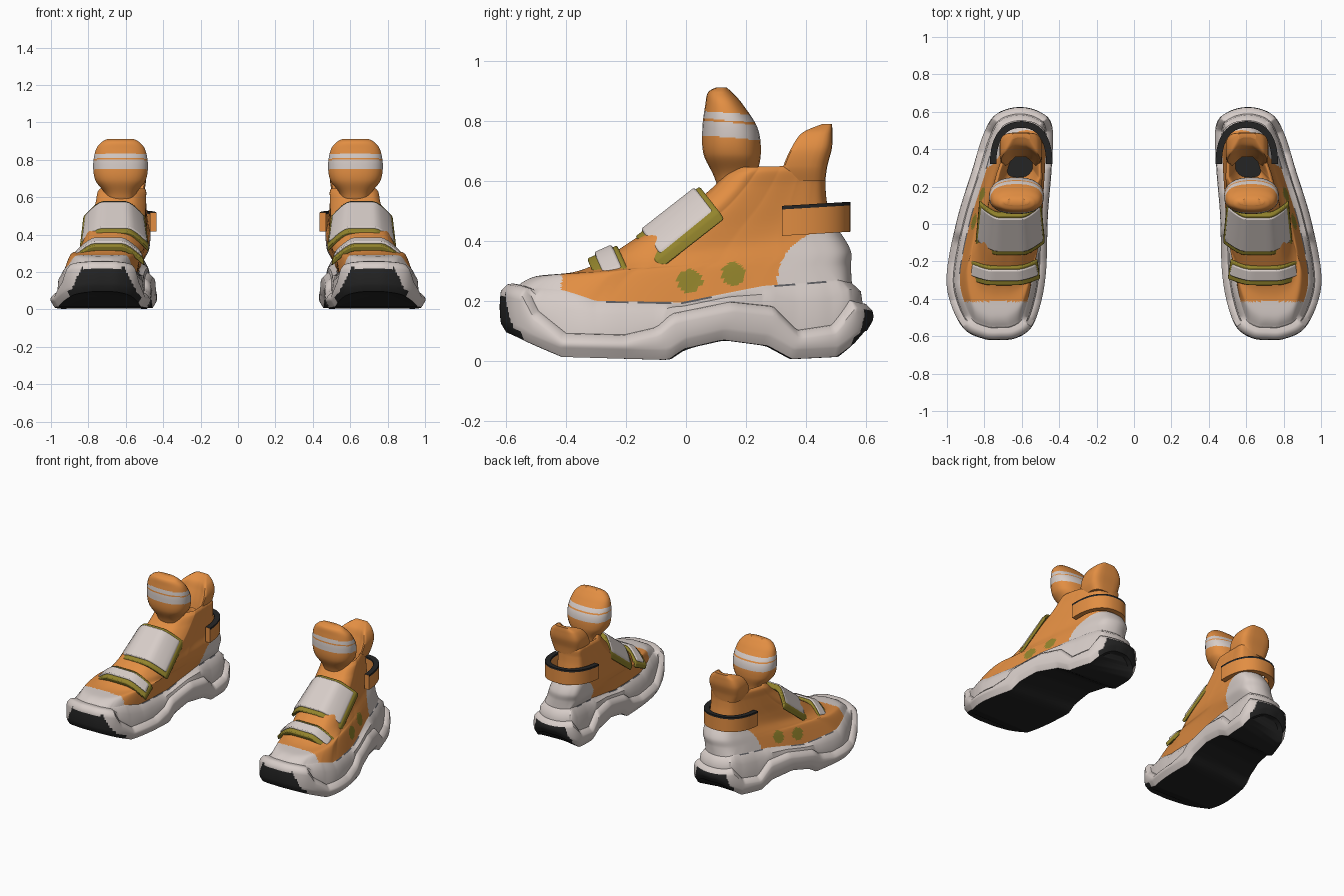
import bpy, bmesh, math
from mathutils import Vector

if "Cube" in bpy.data.objects:
    bpy.data.objects.remove(bpy.data.objects["Cube"], do_unlink=True)


def material(name, rgb):
    m = bpy.data.materials.new(name)
    m.use_nodes = True
    m.diffuse_color = (*rgb, 1)
    bsdf = m.node_tree.nodes["Principled BSDF"]
    bsdf.inputs["Base Color"].default_value = (*rgb, 1)
    bsdf.inputs["Roughness"].default_value = 0.7
    return m


MATS = [material("orange", (0.76, 0.27, 0.055)), material("off_white", (0.68, 0.61, 0.58)),
        material("black_rubber", (0.018, 0.018, 0.018)), material("olive", (0.29, 0.23, 0.025)),
        material("seam_grey", (0.11, 0.11, 0.12))]
ORANGE, WHITE, BLACK, OLIVE, GREY = range(5)


def table(pairs, y):
    """Linear interpolation in a list of (y, value)."""
    if y <= pairs[0][0]:
        return pairs[0][1]
    for (a, p), (b, q) in zip(pairs, pairs[1:]):
        if y <= b:
            return p + (q - p) * (y - a) / (b - a)
    return pairs[-1][1]


def spline(a, b, c, d, t):
    return 0.5 * (2 * b + (c - a) * t + (2 * a - 5 * b + 4 * c - d) * t * t
                  + (3 * b - a - 3 * c + d) * t ** 3)


def refine(rings, steps):
    """Smoothly add rings between the given ones."""
    out, last = [], len(rings) - 1
    for k in range(last):
        four = [rings[min(max(k + o, 0), last)] for o in (-1, 0, 1, 2)]
        out += [[spline(*p, s / steps) for p in zip(*four)] for s in range(steps)]
    return out + [rings[-1]]


def loft(name, rings, rule, angle=40, bevel=0):
    """Skin closed rings, cap both ends, colour by rule(centre, normal, ring, side), mirror."""
    bm = bmesh.new()
    rows = [[bm.verts.new(p) for p in r] for r in rings]
    n, tag = len(rows[0]), {}
    for k in range(len(rows) - 1):
        for j in range(n):
            i = (j + 1) % n
            tag[bm.faces.new((rows[k][j], rows[k][i], rows[k + 1][i], rows[k + 1][j]))] = (k, j)
    for row, k in ((rows[0], -1), (rows[-1], len(rows))):
        for j in range(n // 2 - 1):
            tag[bm.faces.new((row[j], row[j + 1], row[n - 2 - j], row[n - 1 - j]))] = (k, j)
    bmesh.ops.recalc_face_normals(bm, faces=bm.faces)
    for f, (k, j) in tag.items():
        f.material_index = rule(f.calc_center_median(), f.normal, k, j)
        f.smooth = True
    me = bpy.data.meshes.new(name)
    bm.to_mesh(me)
    bm.free()
    for m in MATS:
        me.materials.append(m)
    me.set_sharp_from_angle(angle=math.radians(angle))
    ob = bpy.data.objects.new(name, me)
    bpy.context.collection.objects.link(ob)
    if bevel:
        b = ob.modifiers.new("soft_edges", "BEVEL")
        b.width, b.segments = bevel, 2
    mir = ob.modifiers.new("other_shoe", "MIRROR")
    mir.use_mirror_merge = False


# Footprint seen from above, starting at the toe
CONTROL = [(.71, -.62), (.8, -.615), (.91, -.56), (.985, -.41), (1, -.25), (.945, .03),
           (.865, .29), (.805, .48), (.74, .585), (.62, .625), (.5, .598), (.437, .52),
           (.44, .3), (.46, .05), (.47, -.25), (.5, -.43), (.55, -.555), (.63, -.61)]
ctrl = [Vector(p) for p in CONTROL]
outline = [spline(*[ctrl[(k + o) % len(ctrl)] for o in (-1, 0, 1, 2)], s / 18)
           for k in range(len(ctrl)) for s in range(18)]
N = len(outline)
normals = []
for i in range(N):
    d = (outline[(i + 1) % N] - outline[i - 1]).normalized()
    normals.append(Vector((d.y, -d.x)))

# Heights along the shoe: underside, outsole lip, top of midsole
UNDER = [(-.62, .095), (-.42, .013), (-.055, .003), (0, .04), (.13, .07), (.28, .05),
         (.36, .006), (.51, .013), (.58, .06), (.62, .1)]
LIP = [(-.62, .255), (-.55, .24), (-.51, .165), (-.41, .09), (-.2, .085), (-.09, .11),
       (-.04, .155), (.16, .195), (.3, .18), (.38, .1), (.5, .117), (.57, .2), (.62, .19)]
MID = [(-.62, .25), (-.43, .235), (-.3, .2), (0, .195), (.28, .25), (.54, .27), (.62, .26)]


def sole_ring(inset, height):
    return [Vector((*(p - q * inset), height(p.y))) for p, q in zip(outline, normals)]


def under(y): return table(UNDER, y)
def lip(y): return table(LIP, y)
def mid(y): return max(table(MID, y), lip(y) + .005)


# Sole: chunky outsole, groove, midsole and a broken stitched seam
def sole_colour(c, nrm, k, j):
    toe = c.y < -.4 and normals[j].y < -.3 and abs(c.x - .72) < .225 - .5 * c.z and c.z < .222
    heel = c.y > .5 and normals[j].y > .5 and abs(c.x - .61) < .16 - .3 * c.z and c.z < .175
    if k < 1 or (k < 9 and (toe or heel)):
        return BLACK
    dashed = -.27 < c.y < .12 or .3 < c.y < .47
    return GREY if k == 13 and dashed and math.sin(c.y * 45) > -.6 else WHITE


def wall(f):
    """One level of the bulging outsole side, from f = 0 at the bottom to 1 at the lip."""
    return sole_ring(.004 * (2 * f - 1) ** 2,
                     lambda y: (under(y) + .03) * (1 - f) + (lip(y) - .022) * f)


sole = [sole_ring(.05, under), sole_ring(.022, under)]
sole += [wall(f / 7) for f in range(8)]
sole += [sole_ring(.025, lip), sole_ring(.036, lambda y: lip(y) + .002),
         sole_ring(.042, lambda y: .4 * lip(y) + .6 * mid(y)),
         sole_ring(.066, lambda y: mid(y) - .006), sole_ring(.072, mid)]
loft("sole", sole, sole_colour)

# Upper: front z, back z, front y, back y, width factor
LEVELS = [(.283, .315, -.495, .55, .68), (.297, .365, -.37, .55, .65), (.335, .42, -.28, .52, .61),
          (.42, .46, -.15, .485, .56), (.5, .53, -.01, .47, .52), (.57, .59, .08, .465, .49),
          (.63, .64, .14, .465, .47), (.635, .64, .175, .44, .38), (.5, .5, .25, .4, .25)]
AXIS = [(-.62, .71), (-.25, .735), (.03, .703), (.3, .653), (.6, .615)]


def centre_x(y):
    return .66 - .15 * (y + .05)


upper = [sole_ring(.072, mid)]
for k, (zf, zb, yf, yb, w) in enumerate(LEVELS):
    ring, lean = [], min(1, (k + 2) / 4)
    for p in outline:
        t = (p.y + .62) / 1.245
        y = yf + (yb - yf) * t
        x = table(AXIS, y) * (1 - lean) + centre_x(y) * lean
        ring.append(Vector((x + (p.x - table(AXIS, p.y)) * w, y, zf + (zb - zf) * t)))
    upper.append(ring)
STEPS = 12


def upper_colour(c, nrm, k, j):
    if k >= STEPS * len(LEVELS):
        return BLACK
    if k < STEPS * 6 and (c.y < -.415 or ((c.y - .5) / .195) ** 2 + ((c.z - .27) / .17) ** 2 < 1):
        return WHITE
    for y, z in ((.013, .268), (.158, .29)):
        dy, dz = abs(c.y - y), abs(c.z - z)
        if nrm.x > .2 and k < STEPS * 5 and dy ** 1.5 + dz ** 1.5 < .042 ** 1.5:
            return OLIVE
    return ORANGE


loft("upper", refine(upper, STEPS), upper_colour, 50)


# Tongue and heel tab: stacked rounded slabs given as z, front y, back y, half width
def tab(name, cx, rows, rule, square, cup):
    rings = []
    for z, yf, yb, w in rows:
        ring = []
        for i in range(28):
            a = math.tau * (i + .5) / 28
            s, f = [math.copysign(abs(q) ** square, q) for q in (math.cos(a), math.sin(a))]
            y = (yf + yb) / 2 - f * (yb - yf) / 2
            if f > 0:
                y += cup * (1 - s * s) * (yb - yf)
            ring.append(Vector((cx + s * w, y, z)))
        rings.append(ring)
    loft(name, refine(rings, 20), rule)


def stripes(c, nrm, k, j):
    z = c.z + .08 * (c.y - .1)
    return WHITE if .748 < z < .798 or .806 < z < .83 else ORANGE


tab("tongue", .628, [(.5, .13, .22, .07), (.61, .095, .235, .08), (.69, .058, .25, .135),
                     (.775, .054, .24, .147), (.855, .064, .19, .132), (.895, .073, .155, .1),
                     (.912, .1, .135, .068)], stripes, .85, 0)
tab("heel_tab", .605, [(.6, .27, .465, .09), (.65, .285, .472, .108), (.71, .315, .487, .112),
                       (.76, .36, .489, .09), (.79, .445, .487, .048)],
    lambda *a: ORANGE, .5, .5)


# Instep straps: arched olive pad with a raised pale panel
def pad(name, y, z, length, w_low, w_top, drop, tilt, lift, reach, colour):
    a = math.radians(tilt)
    rings = []
    for k in range(7):
        u = k / 6 - .5
        half = (w_low + (w_top - w_low) * (u + .5)) / 2
        rows = []
        for layer in (lift, lift - .035):
            row = []
            for i in range(17):
                v = (i / 8 - 1) * reach
                n = layer - drop * max(0, (abs(v) - .4) / .6) ** 1.4
                yy = y + u * length * math.cos(a) - n * math.sin(a)
                zz = z + u * length * math.sin(a) + n * math.cos(a)
                row.append(Vector((centre_x(y) + v * half, yy, zz)))
            rows.append(row)
        rings.append(rows[0] + rows[1][::-1])
    loft(name, rings, lambda *a: colour, 40, bevel=.007)


for name, y, z, length, w_low, w_top, drop, tilt in (
        ("large_strap", -.062, .498, .272, .37, .33, .105, 38),
        ("small_strap", -.28, .363, .11, .385, .355, .085, 24)):
    pad(name, y, z, length, w_low, w_top, drop, tilt, 0, 1, OLIVE)
    pad(name + "_panel", y + .006, z + .004, length - .046, w_low, w_top, drop, tilt,
        .009, .95, WHITE)

# Heel pull loop: U-shaped band with a dark top edge
loop = []
for k in range(33):
    a = math.pi * k / 32
    s = math.cos(a)
    side = math.copysign(abs(s) ** .85, s)
    ring = []
    for thick, h in ((0, 0), (0, .088), (0, .1), (.034, .1), (.034, .088), (.034, 0)):
        y = .32 + (.228 - thick) * math.sin(a) ** .85
        ring.append(Vector((.603 + (.167 - thick) * side, y, .417 + h + .06 * (y - .32))))
    loop.append(ring)
loft("heel_loop", loop, lambda c, nrm, k, j: BLACK if j in (1, 2, 3) and 0 <= k < 32 else ORANGE)
